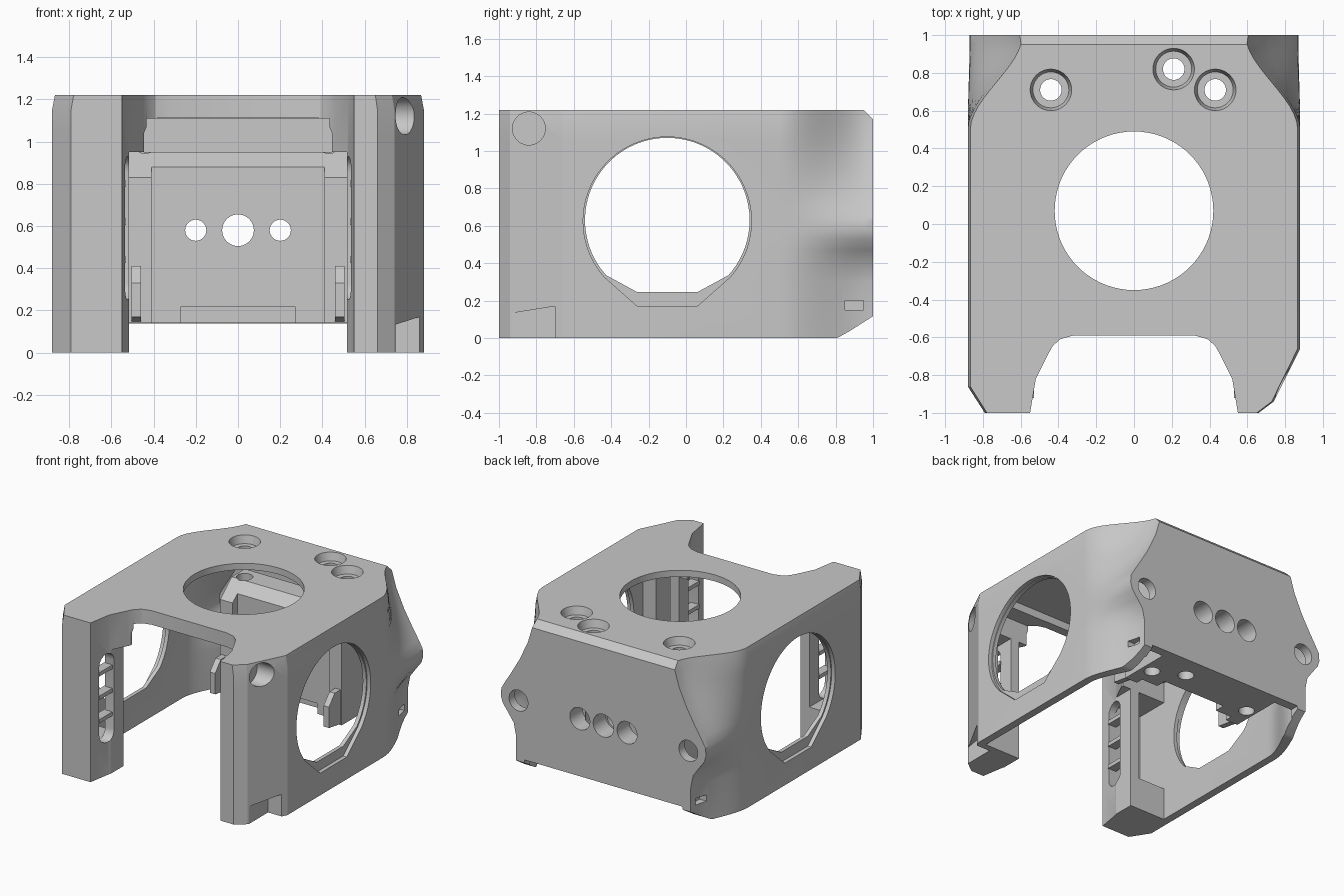
import bpy, bmesh, math
from mathutils import Vector

old = bpy.data.objects.get("Cube")
if old:
    bpy.data.objects.remove(old, do_unlink=True)

grey = bpy.data.materials.new("plain grey")
grey.use_nodes = True
grey.diffuse_color = (0.58, 0.58, 0.58, 1)
grey.node_tree.nodes["Principled BSDF"].inputs["Base Color"].default_value = (0.58, 0.58, 0.58, 1)


def loft(name, rings):
    """Closed solid through a stack of equal-length rings."""
    bm = bmesh.new()
    loops = [[bm.verts.new(p) for p in ring] for ring in rings]
    n = len(loops[0])
    for a, b in zip(loops, loops[1:]):
        for i in range(n):
            j = (i + 1) % n
            bm.faces.new((a[i], a[j], b[j], b[i]))
    bm.faces.new(loops[0])
    bm.faces.new(loops[-1])
    bmesh.ops.recalc_face_normals(bm, faces=bm.faces)
    mesh = bpy.data.meshes.new(name)
    bm.to_mesh(mesh)
    bm.free()
    mesh.materials.append(grey)
    ob = bpy.data.objects.new(name, mesh)
    bpy.context.collection.objects.link(ob)
    return ob


def prism(name, pts, axis, a, b):
    """Profile extruded along an axis; points are the other two axes in order."""
    place = {"x": lambda u, v, w: (w, u, v),
             "y": lambda u, v, w: (u, w, v),
             "z": lambda u, v, w: (u, v, w)}[axis]
    return loft(name, [[place(u, v, w) for u, v in pts] for w in (a, b)])


def box(name, x0, x1, y0, y1, z0, z1):
    return prism(name, [(x0, y0), (x1, y0), (x1, y1), (x0, y1)], "z", z0, z1)


def rod(name, start, end, r0, r1=None, sides=40):
    """Round bar or cone between two points."""
    start, end = Vector(start), Vector(end)
    d = (end - start).normalized()
    u = d.orthogonal().normalized()
    v = d.cross(u)
    turn = [math.tau * i / sides for i in range(sides)]
    return loft(name, [[c + r * (u * math.cos(t) + v * math.sin(t)) for t in turn]
                       for c, r in ((start, r0), (end, r1 or r0))])


def combine(target, tool, op="DIFFERENCE"):
    tool.hide_render = True
    mod = target.modifiers.new("bool", "BOOLEAN")
    mod.operation, mod.object, mod.solver = op, tool, "EXACT"
    bpy.context.view_layer.objects.active = target
    bpy.ops.object.modifier_apply(modifier=mod.name)
    bpy.data.objects.remove(tool, do_unlink=True)


# Half-width of the back face by height: widest at the screw bosses
WIDTHS = [(0, .74), (.3, .74), (.4, .76), (.47, .81), (.53, .855), (.58, .87), (.64, .865),
          (.7, .83), (.78, .78), (.9, .71), (1.05, .64), (1.15, .61), (1.22, .6)]


def flank(w, side, y_end, inset=0):
    pts = []
    for i in range(13):
        t = i / 12
        x = .88 - (.88 - w) * t * t * (3 - 2 * t) - inset
        pts.append((side * x, .5 + (y_end - .5) * t))
    return pts


def outer_ring(z, w):
    k = .985 if z > 1.2 else 1
    pts = [(.66, -1), (.74, -.94), (.88, -.66)] + flank(w, 1, 1)
    pts += flank(w, -1, 1)[::-1] + [(-.88, -.86), (-.79, -1)]
    return [(x * k, y, z) for x, y in pts]


def inner_ring(z, w):
    pts = [(.82, -.65)] + flank(w, 1, .93, .06)
    pts += flank(w, -1, .93, .06)[::-1] + [(-.82, -.65)]
    return [(x, y, z) for x, y in pts]


# Outer shell, hollowed from below, with a thinner ceiling in the middle
shell = loft("shroud_body", [outer_ring(z, w) for z, w in WIDTHS])
rows = [(-.1, .74)] + WIDTHS[1:-2] + [(1.11, .62)]
combine(shell, loft("cavity", [inner_ring(z, w) for z, w in rows]))
combine(shell, box("ceiling", -.79, .79, -.52, .53, 1.0, 1.17))

# Opening between the front legs: curved in the top plate, straight below
half = [(.56, -1.1), (.55, -1), (.52, -.82), (.455, -.69), (.43, -.645), (.39, -.61), (.32, -.59)]
opening = half + [(-x, y) for x, y in reversed(half)]
combine(shell, prism("front_opening", opening, "z", -.2, 1.4))
combine(shell, box("lower_opening", -.515, .515, -.86, -.5, -.2, .95))
arch = [(.445, .9), (.445, 1.04), (.425, 1.09), (.38, 1.112)]
arch += [(-x, z) for x, z in reversed(arch)]
combine(shell, prism("upper_opening", arch, "y", -.86, -.5))

# Solid rear block with a sloped top and a recessed middle panel
profile = [(.52, .14), (.96, .14), (.96, .95), (.66, .95), (.52, .83)]
combine(shell, prism("rear_block", profile, "x", -.515, .515), "UNION")
combine(shell, box("panel_recess", -.41, .41, .4, .578, .05, 1))

# Chamfers along the back edge, top and bottom
combine(shell, prism("top_chamfer", [(.94, 1.23), (1.1, 1.3), (1.1, 1.07)], "x", -1, 1))
combine(shell, prism("bottom_chamfer", [(.76, -.02), (.82, .006), (.88, .04), (1.1, .18), (1.1, -.1)],
                     "x", -1, 1))
combine(shell, box("bottom_trim", -.67, .67, .85, 1.1, -.1, .139))


def port(radius, zc, floor):
    pts = [(-.1 + radius * math.cos(a), zc + radius * math.sin(a))
           for a in (math.radians(-42 + 264 * i / 56) for i in range(57))]
    return pts + [(-.26, floor), (.06, floor)]


# Upright slot with round ends, as (y, z)
arc = [math.pi * i / 8 for i in range(9)]
slot = [(-.84 + .075 * math.cos(a), .855 + .075 * math.sin(a)) for a in arc]
slot += [(-.84 - .075 * math.cos(a), .325 - .075 * math.sin(a)) for a in arc]

# Paired details
for s in (1, -1):
    def sided(a, b):
        return sorted((s * a, s * b))
    # Slim tab in front of the rear block
    tab = [(.38, .17), (.54, .145), (.54, .41), (.45, .41), (.38, .33)]
    combine(shell, prism("tab", tab, "x", *sided(.46, .505)), "UNION")
    # Side ports, leg pockets, slots and clip slots
    combine(shell, prism("port_recess", port(.45, .625, .17), "x", *sided(.85, 1)))
    combine(shell, prism("port", port(.44, .63, .245), "x", *sided(.75, 1)))
    combine(shell, box("leg_pocket", *sided(.59, .71 if s > 0 else .82), -.91, -.6, .25, .95))
    combine(shell, prism("leg_slot", slot, "x", *sided(.45, .65)))
    combine(shell, box("clip_slot", *sided(.71, 1), .85, .95, .15, .2))
    # Screw holes in the rear corners
    combine(shell, rod("corner_screw", (s * .72, .8, .58), (s * .72, 1.1, .58), .08))
    # Rear row, outer holes
    combine(shell, rod("rear_hole", (s * .2, .4, .58), (s * .2, 1.1, .58), .05))
    combine(shell, rod("rear_bore", (s * .2, .85, .58), (s * .2, 1.1, .58), .085))
    # Rungs across the leg slot
    for z in (.44, .62, .8):
        box("leg_rung", *sided(.53, .6), -.92, -.76, z - .015, z + .015)

combine(shell, rod("rear_middle_hole", (0, .4, .58), (0, 1.1, .58), .075))
combine(shell, rod("rear_middle_bore", (0, .85, .58), (0, 1.1, .58), .087))

# Round opening and screw holes in the top
combine(shell, rod("fan_opening", (0, .07, 1), (0, .07, 1.4), .42, sides=72))
for x, y in ((-.44, .71), (.21, .82), (.43, .71)):
    combine(shell, rod("top_screw", (x, y, 0), (x, y, 1.4), .057))
    combine(shell, rod("top_bore", (x, y, 1.16), (x, y, 1.26), .095, .12))

# Notch under the rear block, and details of the one leg that differs
combine(shell, box("block_notch", -.27, .27, .45, .66, .1, .22))
combine(shell, rod("leg_bore", (.69, -.84, 1.12), (.95, -.84, 1.12), .088))
notch = [(-.95, -.1), (-.7, -.1), (-.7, .17), (-.95, .13)]
combine(shell, prism("foot_notch", notch, "x", .745, 1))

# Smooth curved faces, crisp edges
bpy.ops.object.select_all(action="DESELECT")
shell.select_set(True)
bpy.context.view_layer.objects.active = shell
bpy.ops.object.shade_smooth_by_angle(angle=math.radians(25))
